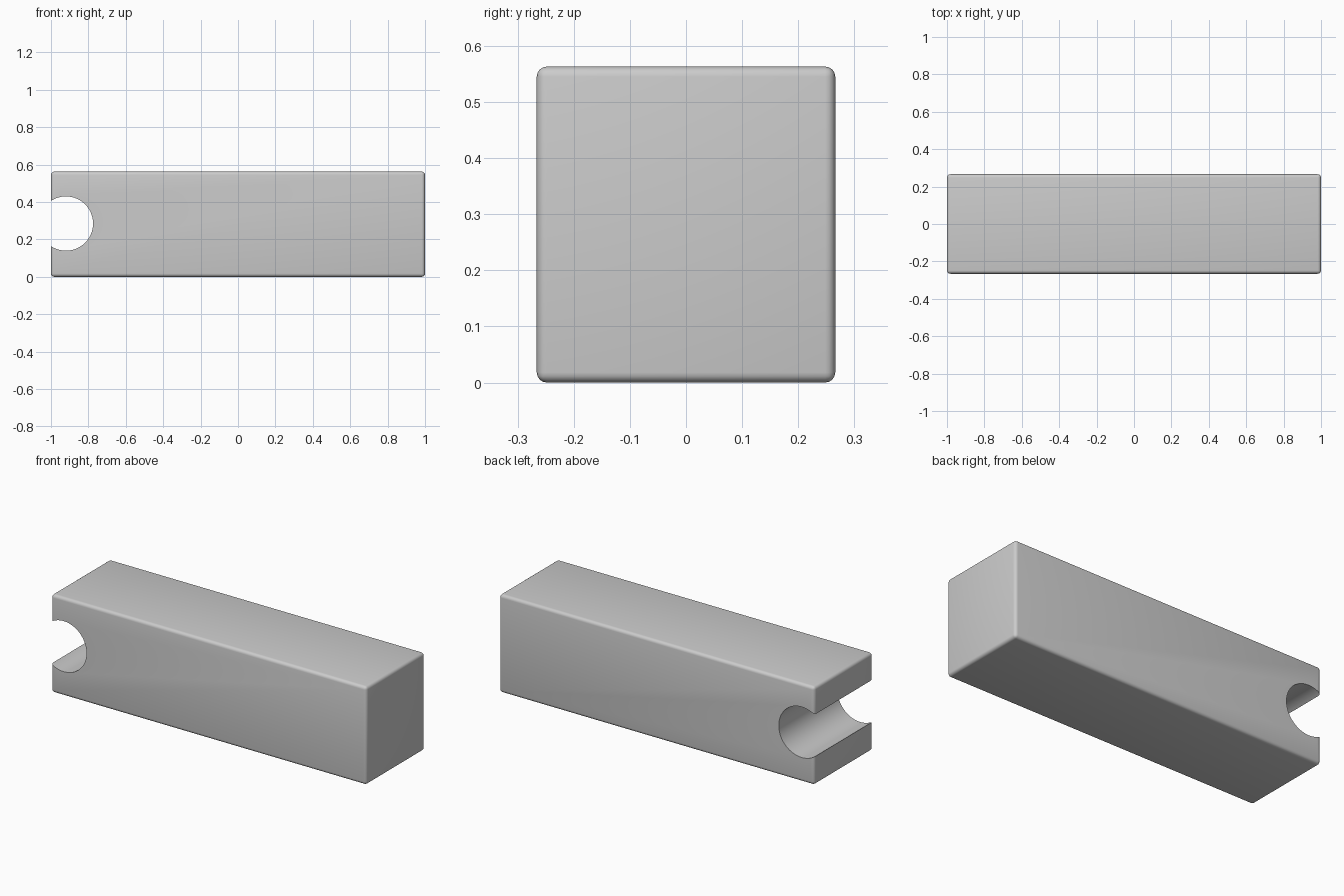
import bpy, math

if "Cube" in bpy.data.objects:
    bpy.data.objects.remove(bpy.data.objects["Cube"])

H, W = 0.563, 0.532
NOTCH_X, NOTCH_Z, NOTCH_R = -0.92, 0.285, 0.145

# Rounded bar
bpy.ops.mesh.primitive_cube_add(size=1, location=(0, 0, H / 2))
bar = bpy.context.object
bar.name = "notched_bar"
bar.scale = (2, W, H)
bpy.ops.object.transform_apply(location=False, rotation=False, scale=True)
bevel = bar.modifiers.new("rounded_edges", 'BEVEL')
bevel.width = 0.018
bevel.segments = 4

# Round cutter running front to back through the left end
bpy.ops.mesh.primitive_cylinder_add(vertices=96, radius=NOTCH_R, depth=1,
                                    location=(NOTCH_X, 0, NOTCH_Z),
                                    rotation=(math.pi / 2, 0, 0))
cutter = bpy.context.object
cutter.name = "notch_cutter"
cutter.hide_render = True

# Cut the open notch
cut = bar.modifiers.new("notch", 'BOOLEAN')
cut.operation = 'DIFFERENCE'
cut.solver = 'EXACT'
cut.object = cutter

# Bake the shape, then drop the helper
bpy.ops.object.select_all(action='DESELECT')
bar.select_set(True)
bpy.context.view_layer.objects.active = bar
for name in ("rounded_edges", "notch"):
    bpy.ops.object.modifier_apply(modifier=name)
bpy.data.objects.remove(cutter, do_unlink=True)
bpy.ops.object.shade_smooth_by_angle(angle=math.radians(30))
